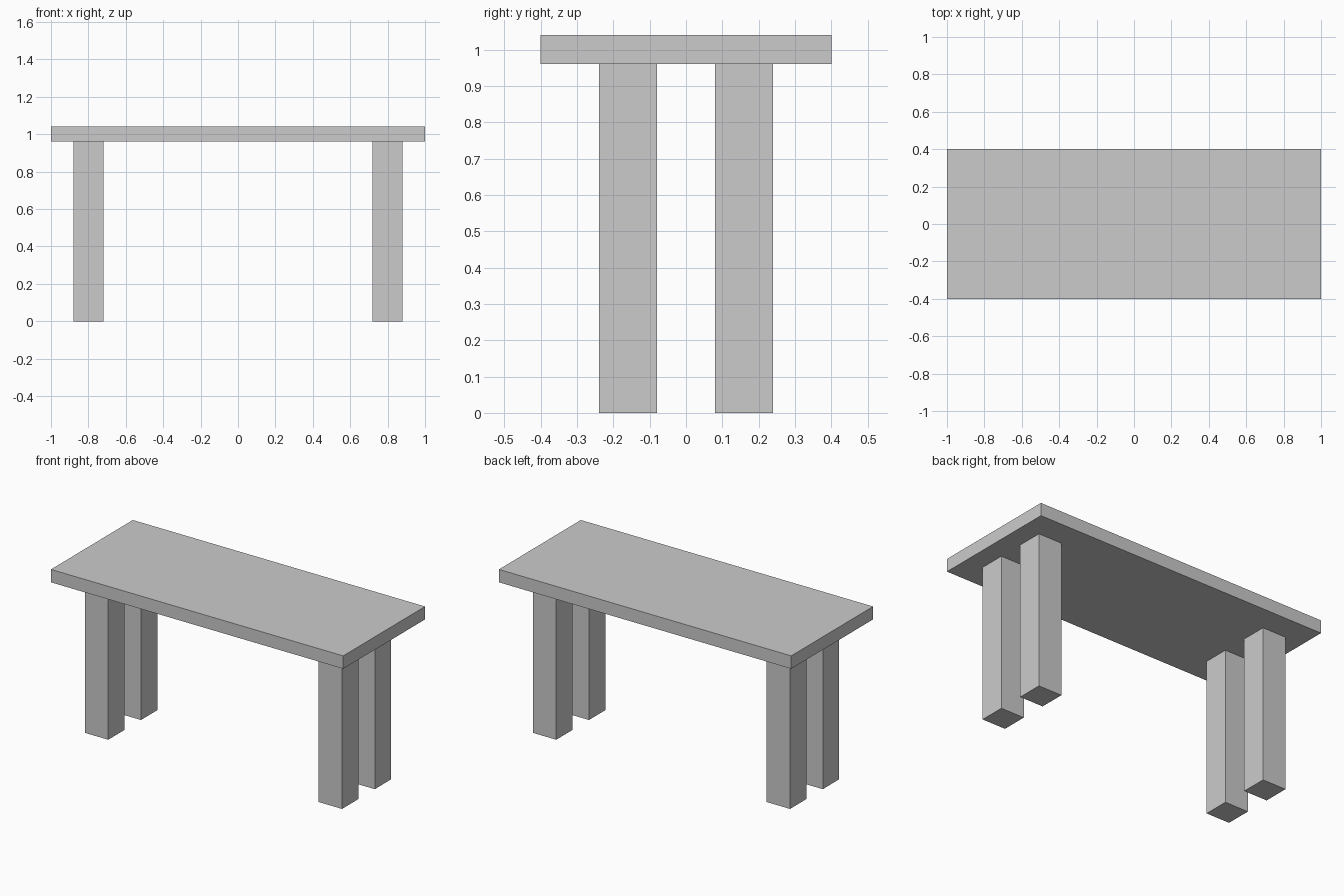
import bpy

if "Cube" in bpy.data.objects:
    bpy.data.objects.remove(bpy.data.objects["Cube"])


def box(name, center, size):
    """Add a box with the given centre and full dimensions."""
    bpy.ops.mesh.primitive_cube_add(size=1, location=center)
    obj = bpy.context.object
    obj.name = name
    obj.scale = size
    bpy.ops.object.transform_apply(location=False, rotation=False, scale=True)
    return obj


TOP_BOTTOM, TOP_THICKNESS = 0.96, 0.08

# Table top slab
box("table_top", (0, 0, TOP_BOTTOM + TOP_THICKNESS / 2), (2.0, 0.8, TOP_THICKNESS))

# Four square legs, reaching up to the underside of the top
for side, x in (("left", -0.8), ("right", 0.8)):
    for end, y in (("front", -0.16), ("back", 0.16)):
        box(f"{end}_{side}_leg", (x, y, TOP_BOTTOM / 2), (0.16, 0.16, TOP_BOTTOM))
